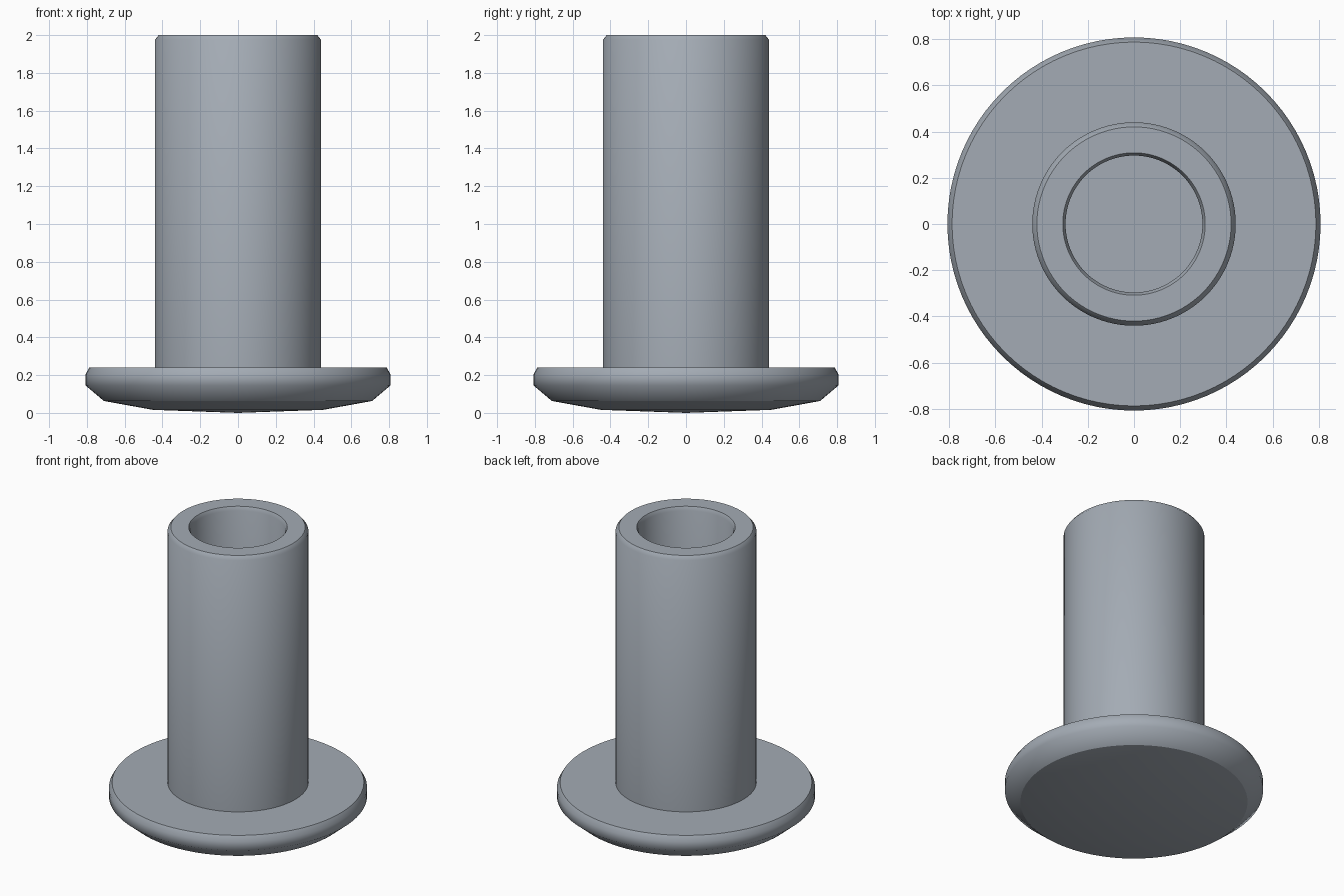
import bpy
import bmesh
import math

if "Cube" in bpy.data.objects:
    bpy.data.objects.remove(bpy.data.objects["Cube"])

SEGMENTS = 96

steel = bpy.data.materials.new("steel grey")
steel.diffuse_color = (0.37, 0.41, 0.46, 1.0)
steel.use_nodes = True
steel.node_tree.nodes["Principled BSDF"].inputs["Base Color"].default_value = steel.diffuse_color


def lathe(name, profile):
    """Revolve (radius, height, crease) points around z; radius 0 closes with a fan."""
    bm = bmesh.new()
    rings, creased = [], []
    for r, z, crease in profile:
        if r == 0:
            ring = [bm.verts.new((0, 0, z))] * SEGMENTS
        else:
            ring = [bm.verts.new((r * math.cos(a), r * math.sin(a), z))
                    for a in (2 * math.pi * i / SEGMENTS for i in range(SEGMENTS))]
        rings.append(ring)
        if crease:
            creased.append(ring)
    for a, b in zip(rings, rings[1:]):
        for i in range(SEGMENTS):
            j = (i + 1) % SEGMENTS
            # dict drops the repeated centre vertex
            face = bm.faces.new(list(dict.fromkeys((a[i], a[j], b[j], b[i]))))
            face.smooth = True
    for ring in creased:
        for i in range(SEGMENTS):
            edge = bm.edges.get((ring[i], ring[(i + 1) % SEGMENTS]))
            if edge:
                edge.smooth = False
    mesh = bpy.data.meshes.new(name)
    bm.to_mesh(mesh)
    bm.free()
    mesh.materials.append(steel)
    obj = bpy.data.objects.new(name, mesh)
    bpy.context.collection.objects.link(obj)
    return obj


# Low domed head, from bottom centre outwards and over the rim
lathe("domed_head", [
    (0, 0.0, False),
    (0.45, 0.016, False),
    (0.71, 0.063, True),
    (0.807, 0.145, False),
    (0.807, 0.205, False),
    (0.787, 0.24, True),
    (0.44, 0.24, True),
])

# Hollow shank with chamfered mouth and blind bore
lathe("hollow_shank", [
    (0.44, 0.24, True),
    (0.44, 1.975, False),
    (0.42, 2.0, True),
    (0.308, 2.0, True),
    (0.296, 1.975, False),
    (0.296, 0.24, True),
    (0, 0.24, False),
])
